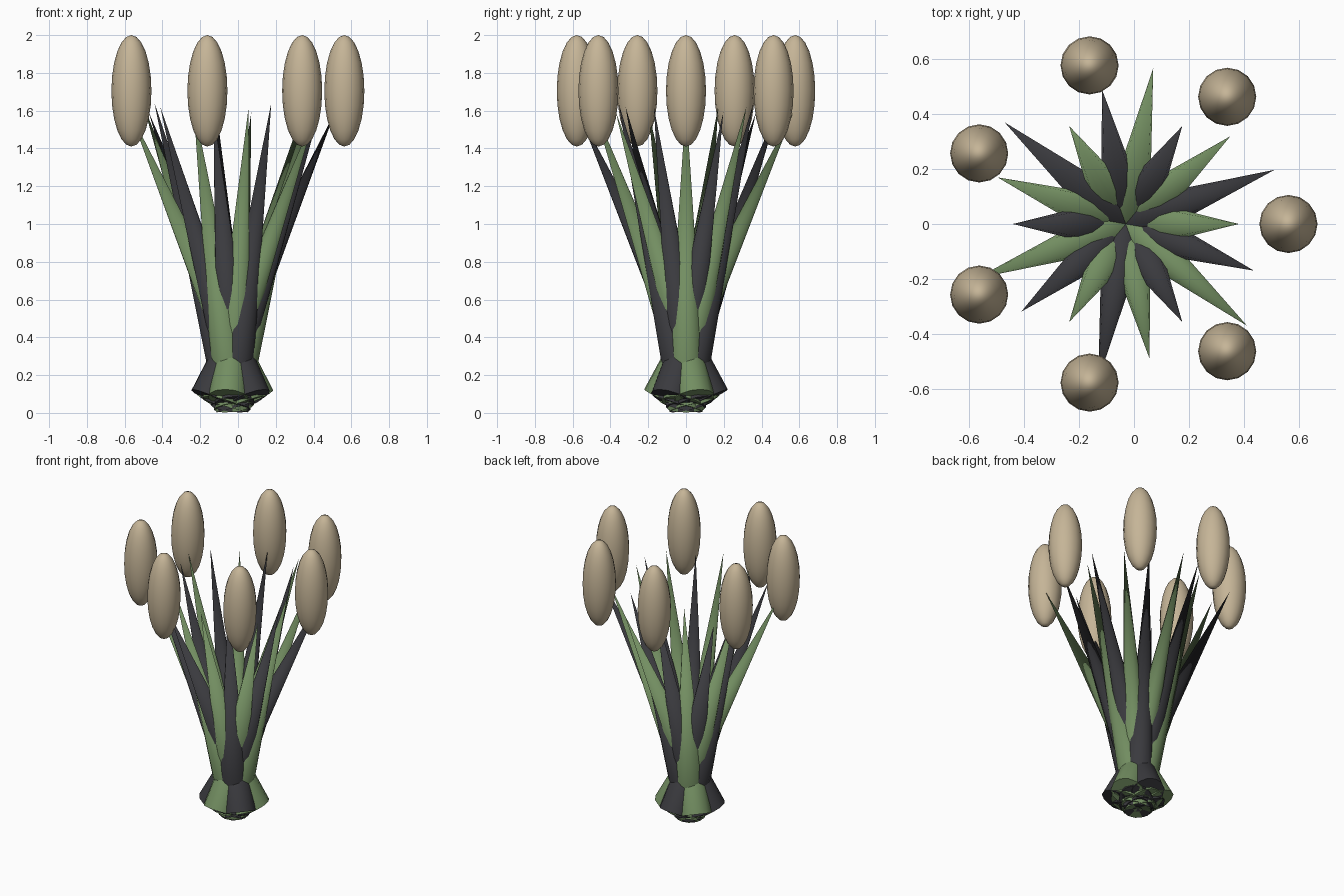
import bpy
from math import radians, sin, cos, pi

if "Cube" in bpy.data.objects:
    bpy.data.objects.remove(bpy.data.objects["Cube"])

CX = -0.03            # clump axis
LENGTH, BASE = 1.667, 0.107
MID_Z = 0.835


def material(name, rgb):
    m = bpy.data.materials.new(name)
    m.diffuse_color = (*rgb, 1)
    m.use_nodes = True
    m.node_tree.nodes["Principled BSDF"].inputs["Base Color"].default_value = m.diffuse_color
    return m


GREEN = material("leaf_green", (0.17, 0.27, 0.12))
DARK = material("leaf_dark", (0.042, 0.042, 0.048))
TAN = material("seed_tan", (0.56, 0.46, 0.31))


def finish(name, mat):
    ob = bpy.context.object
    ob.name = name
    ob.data.materials.append(mat)
    bpy.ops.object.shade_smooth_by_angle(angle=radians(50))
    return ob


# Leaves: 18 straight cones, leaning out by three repeating amounts,
# their bases crossing to the far side of the axis
tilts = [(15, 0.412), (25, 0.577), (20, 0.497)]     # lean, tip radius
for i in range(18):
    lean, tip = tilts[i % 3]
    a, t = i * pi / 9, radians(lean)
    r = tip - LENGTH / 2 * sin(t)
    bpy.ops.mesh.primitive_cone_add(
        vertices=12, radius1=BASE, radius2=0, depth=LENGTH,
        location=(CX + r * cos(a), r * sin(a), MID_Z), rotation=(0, t, a))
    finish(f"leaf_{i + 1}", DARK if i % 2 else GREEN)

# Seed heads: seven tall ellipsoids in a ring
for i in range(7):
    a = i * 2 * pi / 7
    bpy.ops.mesh.primitive_uv_sphere_add(
        segments=16, ring_count=12, radius=1,
        location=(CX + 0.593 * cos(a), 0.593 * sin(a), 1.705))
    bpy.context.object.scale = (0.106, 0.106, 0.295)
    finish(f"seed_head_{i + 1}", TAN)
